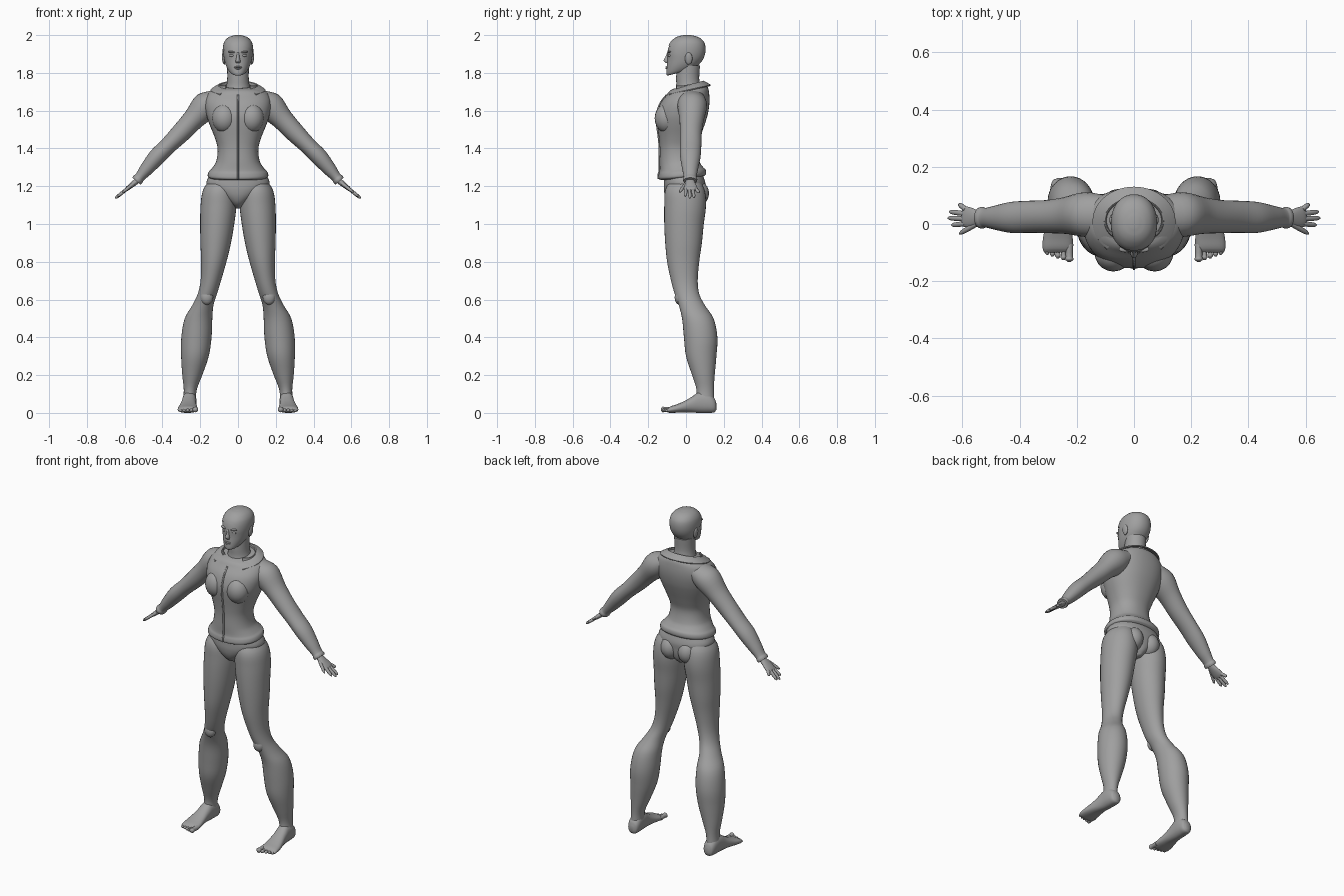
import bpy, bmesh, math
from mathutils import Vector, Matrix

grey = bpy.data.materials.new("grey")
grey.diffuse_color = (0.35, 0.35, 0.35, 1)


def finish(name, bm, mirror=False, angle=45):
    bmesh.ops.recalc_face_normals(bm, faces=bm.faces)
    me = bpy.data.meshes.new(name)
    bm.to_mesh(me)
    bm.free()
    me.shade_smooth()
    me.set_sharp_from_angle(angle=math.radians(angle))
    me.materials.append(grey)
    ob = bpy.data.objects.new(name, me)
    bpy.context.collection.objects.link(ob)
    if mirror:
        ob.modifiers.new("mirror", 'MIRROR').use_mirror_merge = False
    return ob


def smooth_rings(rings, steps):
    """Hermite interpolation of (centre, half axis u, half axis v) rings."""
    t = [0.0]
    for a, b in zip(rings, rings[1:]):
        t.append(t[-1] + (b[0] - a[0]).length + 1e-4)
    n = len(rings)

    def slope(i, c):
        a, b = max(i - 1, 0), min(i + 1, n - 1)
        return (rings[b][c] - rings[a][c]) / (t[b] - t[a])
    out = []
    for i in range(n - 1):
        h = t[i + 1] - t[i]
        for k in range(steps):
            s = k / steps
            h1 = 2 * s**3 - 3 * s**2 + 1
            out.append([rings[i][c] * h1 + rings[i + 1][c] * (1 - h1)
                        + slope(i, c) * h * (s**3 - 2 * s**2 + s)
                        + slope(i + 1, c) * h * (s**3 - s**2) for c in range(3)])
    return out + [rings[-1]]


def loft_bm(rings, sides=28, power=2.0, steps=4):
    bm = bmesh.new()
    loops = []
    for c, u, v in smooth_rings(rings, steps):
        loop = []
        for i in range(sides):
            a = 2 * math.pi * i / sides
            ca, sa = math.cos(a), math.sin(a)
            p = c + u * math.copysign(abs(ca) ** (2 / power), ca) \
                  + v * math.copysign(abs(sa) ** (2 / power), sa)
            loop.append(bm.verts.new(p))
        loops.append(loop)
    for a, b in zip(loops, loops[1:]):
        for i in range(sides):
            j = (i + 1) % sides
            bm.faces.new((a[i], a[j], b[j], b[i]))
    bm.faces.new(loops[0])
    bm.faces.new(loops[-1])
    return bm


def level(z, rx, yf, yb, tilt=0.0, x=0.0):
    """Horizontal ring from front yf to back yb, rising to the back by tilt."""
    r = (yb - yf) / 2
    return (Vector((x, (yf + yb) / 2, z)), Vector((rx, 0, 0)), Vector((0, r, tilt * r)))


def limb(points):
    """Rings square to a path of (x, y, z, thickness, depth)."""
    ps = [Vector(p[:3]) for p in points]
    rings = []
    for i, p in enumerate(points):
        d = (ps[min(i + 1, len(ps) - 1)] - ps[max(i - 1, 0)]).normalized()
        u = d.cross(Vector((0, 1, 0))).normalized()
        rings.append((ps[i], u * p[3], u.cross(d) * p[4]))
    return rings


def blob(name, loc, size, mirror=True, rot=0.0):
    bm = bmesh.new()
    bmesh.ops.create_uvsphere(bm, u_segments=20, v_segments=12, radius=1,
        matrix=Matrix.Translation(loc) @ Matrix.Rotation(rot, 4, 'Y') @ Matrix.Diagonal((*size, 1)))
    return finish(name, bm, mirror, 80)


# Jacket body
jacket = [level(*r) for r in (
    (1.243, .148, -.130, .096, .10), (1.252, .160, -.145, .106, .10),
    (1.275, .156, -.145, .104, .10), (1.290, .142, -.140, .092, .08),
    (1.330, .116, -.140, .072), (1.400, .108, -.139, .060),
    (1.460, .124, -.144, .076), (1.530, .152, -.153, .100),
    (1.580, .168, -.154, .115), (1.640, .176, -.135, .124),
    (1.690, .160, -.102, .122, .05), (1.718, .120, -.085, .112, .12),
    (1.728, .075, -.065, .090, .15))]
finish("jacket", loft_bm(jacket, 40, 2.25), angle=60)
blob("jacket_bust", (.072, -.10, 1.56), (.066, .066, .078))

# Front zip running down the jacket
zip_path = [(Vector((0, r[0].y - r[2].y, r[0].z - r[2].z)), Vector((.005, 0, 0)),
             Vector((0, .006, 0))) for r in jacket[1:11]]
finish("jacket_zip", loft_bm(zip_path, 8))


# Folded collar and its stand, open at the front
def collar(name, rx, ry, lift, out, drop, reach):
    rings = []
    for i in range(-8, 9):
        a = math.radians(reach) * i / 8
        s, c = math.sin(a), math.cos(a)
        y = .012 + ry * c
        o = Vector((s, c, 0))
        wide = 1 + .5 * (i / 8) ** 4
        u = o * out * wide + Vector((0, 0, -drop * wide))
        v = Vector((c, -s, 0)).cross(u).normalized() * .005
        rings.append((Vector((rx * s, y, lift + .25 * (y - .1))), u, v))
    finish(name, loft_bm(rings, 12, 4, 3), angle=40)


collar("collar", .122, .097, 1.742, .021, .012, 142)
collar("collar_stand", .103, .080, 1.732, .003, .026, 140)

# Sleeves with flared cuffs
finish("sleeve", loft_bm(limb((
    (.100, .030, 1.665, .052, .070), (.170, .033, 1.625, .074, .078),
    (.235, .030, 1.555, .058, .065), (.300, .026, 1.485, .052, .058),
    (.370, .025, 1.415, .045, .056), (.430, .023, 1.355, .045, .054),
    (.485, .022, 1.290, .036, .042), (.520, .022, 1.248, .027, .034),
    (.530, .022, 1.236, .030, .038), (.538, .022, 1.227, .028, .036)))),
    True, 60)


# Hands
def hand_z(x):
    return 1.232 - (x - .53) * .80


finish("palm", loft_bm(limb([(x, y, hand_z(x), t, w) for x, y, t, w in (
    (.520, .022, .015, .022), (.545, .022, .015, .026), (.570, .022, .013, .035),
    (.592, .026, .010, .036), (.600, .027, .006, .032))]), 20), True)
for n, (x0, y0, x1, y1) in enumerate((
        (.550, .000, .610, -.034), (.590, .001, .637, -.004), (.592, .018, .650, .021),
        (.592, .036, .645, .043), (.588, .051, .612, .070))):
    pts = [(x0 + (x1 - x0) * k, y0 + (y1 - y0) * k, hand_z(x0 + (x1 - x0) * k), r, r)
           for k, r in ((0, .009), (.5, .009), (.85, .0075), (1, .003))]
    finish("thumb" if n == 0 else f"finger_{n}", loft_bm(limb(pts), 10, steps=3), True, 60)

# Briefs
finish("briefs", loft_bm([level(*r) for r in (
    (1.082, .018, -.045, .060), (1.105, .042, -.085, .085), (1.140, .092, -.108, .098),
    (1.180, .146, -.117, .102), (1.215, .168, -.117, .103), (1.260, .150, -.115, .090))],
    36, 2.2), angle=60)
blob("briefs_seat", (.058, .050, 1.162), (.060, .072, .072))

# Legs: height, half width, front, back, tilt, centre x
finish("leg", loft_bm([level(*r) for r in (
    (1.235, .060, -.080, .070, 0, .090), (1.180, .087, -.110, .098, 0, .098),
    (1.100, .095, -.115, .106, 0, .103), (1.000, .090, -.115, .094, 0, .110),
    (.900, .081, -.110, .084, 0, .118), (.800, .067, -.100, .070, 0, .128),
    (.700, .054, -.079, .062, 0, .144), (.630, .051, -.060, .070, 0, .162),
    (.570, .056, -.038, .100, 0, .186), (.500, .073, -.021, .146, 0, .209),
    (.400, .080, -.011, .166, 0, .220), (.300, .073, .000, .161, 0, .228),
    (.200, .053, .032, .152, 0, .242), (.120, .034, .056, .147, 0, .253),
    (.050, .036, .050, .150, 0, .257))], 32), True, 60)
blob("kneecap", (.165, -.034, .612), (.034, .026, .040))

# Feet: y, centre x, half width, height
finish("foot", loft_bm([(Vector((x, y, h / 2 + lo / 2)), Vector((w, 0, 0)),
                         Vector((0, 0, (h - lo) / 2))) for y, x, w, h, lo in (
    (.161, .255, .012, .050, .018), (.152, .255, .029, .075, .004),
    (.120, .256, .037, .105, 0), (.070, .258, .038, .110, 0),
    (.030, .261, .040, .085, .002), (-.010, .264, .046, .062, .003),
    (-.050, .266, .052, .045, .001), (-.085, .267, .052, .033, 0),
    (-.100, .267, .047, .020, .004))], 24, 2.3), True, 60)
for n in range(5):
    r = .014 if n == 0 else .0105 - .0007 * n
    x, tip = (.226, .246, .266, .285, .303)[n], -.132 + .006 * n
    rings = [(Vector((x, y, r + .004)), Vector((q * r, 0, 0)), Vector((0, 0, q * r)))
             for y, q in ((-.070, 1), (tip + .018, .9), (tip + .008, 1.05), (tip, .4))]
    finish(f"toe_{n + 1}", loft_bm(rings, 12, steps=3), True, 60)

# Neck
finish("neck", loft_bm([level(*r) for r in (
    (1.690, .075, -.060, .085), (1.730, .062, -.052, .076),
    (1.770, .057, -.052, .070), (1.840, .058, -.050, .074))]), angle=60)

# Head
skull = ((1.800, .030, -.098, .020, .25), (1.808, .045, -.104, .045, .22),
         (1.835, .062, -.103, .070, .12), (1.870, .073, -.099, .090, .04),
         (1.910, .078, -.098, .100), (1.950, .074, -.086, .097),
         (1.975, .060, -.065, .080), (1.990, .038, -.040, .053), (1.997, .012, -.010, .022))
finish("head", loft_bm([level(*r) for r in skull], 36, 2.15), angle=70)

# Close hair cap, cut from the brow down to the nape
hair = loft_bm([level(r[0] + .003, r[1] + .003, r[2] - .003, r[3] + .003, *r[4:])
                for r in skull], 36, 2.15)
bmesh.ops.bisect_plane(hair, geom=hair.verts[:] + hair.edges[:] + hair.faces[:],
                       plane_co=(0, -.08, 1.937), plane_no=(0, .10, .165), clear_inner=True)
finish("hair", hair, angle=70)

# Face
finish("nose", loft_bm([level(*r) for r in (
    (1.908, .008, -.100, -.080), (1.885, .008, -.109, -.080),
    (1.864, .013, -.119, -.080), (1.852, .012, -.107, -.080))], 14), angle=70)
blob("eye", (.031, -.084, 1.892), (.015, .012, .008))
blob("brow", (.031, -.088, 1.910), (.022, .011, .006), rot=-.12)
blob("upper_lip", (0, -.098, 1.831), (.021, .010, .005), False)
blob("lower_lip", (0, -.098, 1.823), (.018, .010, .005), False)
blob("ear", (.076, .014, 1.876), (.009, .020, .032), rot=.12)
